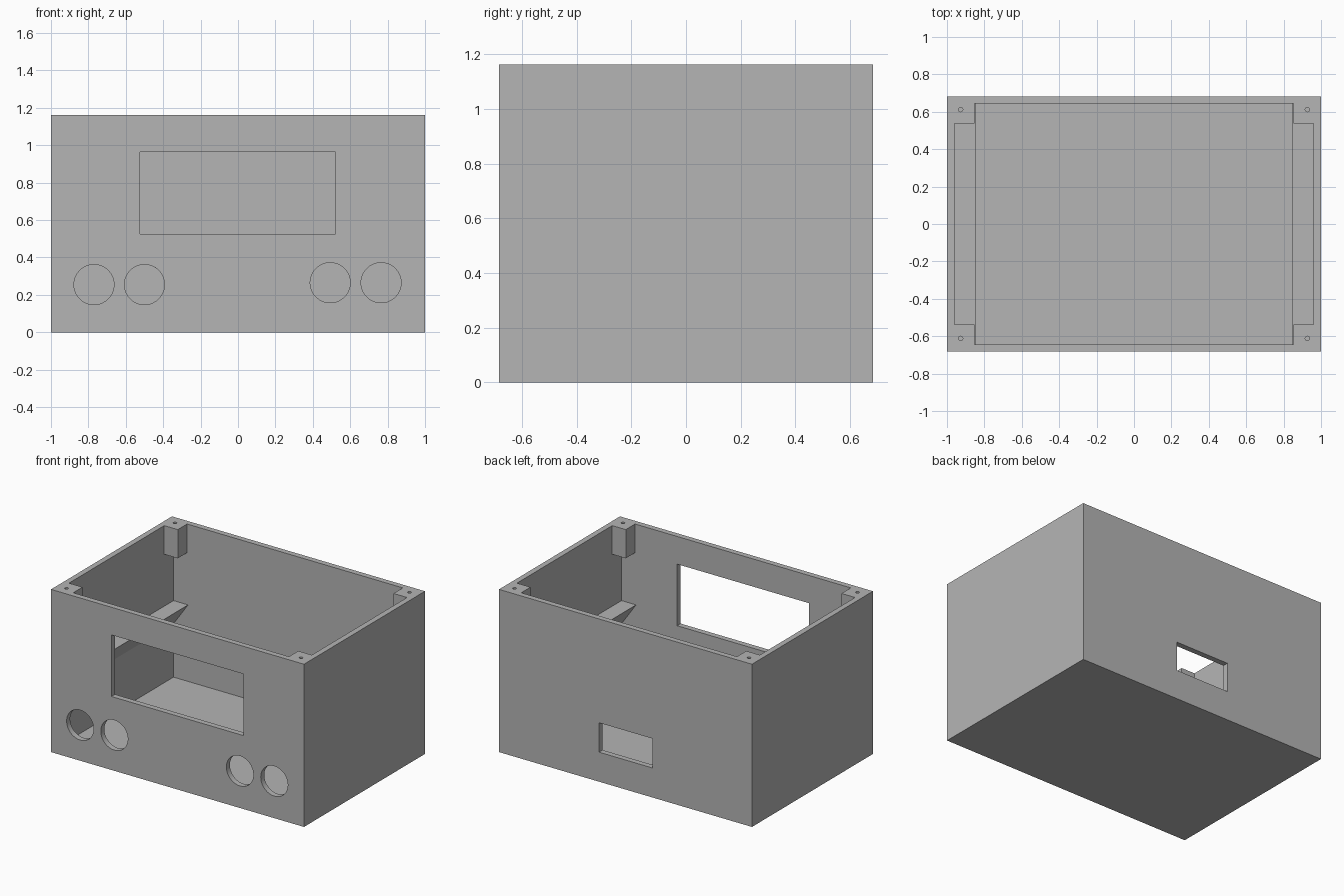
import bpy, bmesh
from math import radians
from mathutils import Matrix, Vector

if "Cube" in bpy.data.objects:
    bpy.data.objects.remove(bpy.data.objects["Cube"], do_unlink=True)

HX, HY, H, WALL = 1.0, 0.683, 1.163, 0.04
IX, IY = HX - WALL, HY - WALL

grey = bpy.data.materials.new("plain grey")
grey.use_nodes = True
grey.diffuse_color = (0.46, 0.46, 0.46, 1)
grey.node_tree.nodes["Principled BSDF"].inputs["Base Color"].default_value = (0.46, 0.46, 0.46, 1)


def finish(name, bm):
    bmesh.ops.recalc_face_normals(bm, faces=bm.faces)
    mesh = bpy.data.meshes.new(name)
    bm.to_mesh(mesh)
    bm.free()
    mesh.materials.append(grey)
    obj = bpy.data.objects.new(name, mesh)
    bpy.context.collection.objects.link(obj)
    return obj


def box(name, x0, x1, y0, y1, z0, z1):
    bm = bmesh.new()
    size = Matrix.Diagonal((x1 - x0, y1 - y0, z1 - z0, 1))
    middle = Vector((x0 + x1, y0 + y1, z0 + z1)) / 2
    bmesh.ops.create_cube(bm, size=1, matrix=Matrix.Translation(middle) @ size)
    return finish(name, bm)


def rod(name, centre, radius, length, sides, turn=0):
    bm = bmesh.new()
    place = Matrix.Translation(centre) @ Matrix.Rotation(radians(turn), 4, 'X')
    bmesh.ops.create_cone(bm, cap_ends=True, segments=sides, radius1=radius,
                          radius2=radius, depth=length, matrix=place)
    return finish(name, bm)


def prism(name, profile, y0, y1):
    bm = bmesh.new()
    face = bm.faces.new([bm.verts.new((x, y0, z)) for x, z in profile])
    grown = bmesh.ops.extrude_face_region(bm, geom=[face])["geom"]
    bmesh.ops.translate(bm, vec=(0, y1 - y0, 0),
                        verts=[v for v in grown if isinstance(v, bmesh.types.BMVert)])
    return finish(name, bm)


def combine(target, tool, operation):
    mod = target.modifiers.new(tool.name, 'BOOLEAN')
    mod.operation, mod.object, mod.solver = operation, tool, 'EXACT'
    bpy.context.view_layer.objects.active = target
    bpy.ops.object.modifier_apply(modifier=mod.name)
    bpy.data.objects.remove(tool, do_unlink=True)


# Open-topped box
case = box("case", -HX, HX, -HY, HY, 0, H)
combine(case, box("cavity", -IX, IX, -IY, IY, WALL, H + 0.2), 'DIFFERENCE')

# Sloped-bottom ledges along both side walls
for s in (-1, 1):
    profile = [(s * 0.845, 0.587), (s * IX, 0.422), (s * 0.98, 0.422), (s * 0.98, 0.587)]
    combine(case, prism("ledge", profile, -IY - 0.02, IY + 0.02), 'UNION')

# Corner screw posts hanging from the rim
for sx in (-1, 1):
    for sy in (-1, 1):
        xs = sorted((sx * 0.853, sx * 0.98))
        ys = sorted((sy * 0.538, sy * 0.66))
        combine(case, box("post", *xs, *ys, H - 0.205, H), 'UNION')
        combine(case, rod("screw_hole", (sx * 0.927, sy * 0.612, H), 0.012, 0.3, 24), 'DIFFERENCE')

# Display window and four round holes in the front, slot in the back
combine(case, box("display_window", -0.523, 0.52, -HY - 0.1, -IY + 0.05, 0.525, 0.965), 'DIFFERENCE')
for x, z in ((-0.77, 0.255), (-0.5, 0.255), (0.493, 0.265), (0.765, 0.265)):
    combine(case, rod("knob_hole", (x, -HY, z), 0.107, 0.2, 64, 90), 'DIFFERENCE')
combine(case, box("rear_slot", -0.213, 0.21, IY - 0.05, HY + 0.1, 0.211, 0.421), 'DIFFERENCE')

# Smooth the round holes only
bpy.ops.object.select_all(action='DESELECT')
case.select_set(True)
bpy.context.view_layer.objects.active = case
bpy.ops.object.shade_smooth_by_angle(angle=radians(30))
